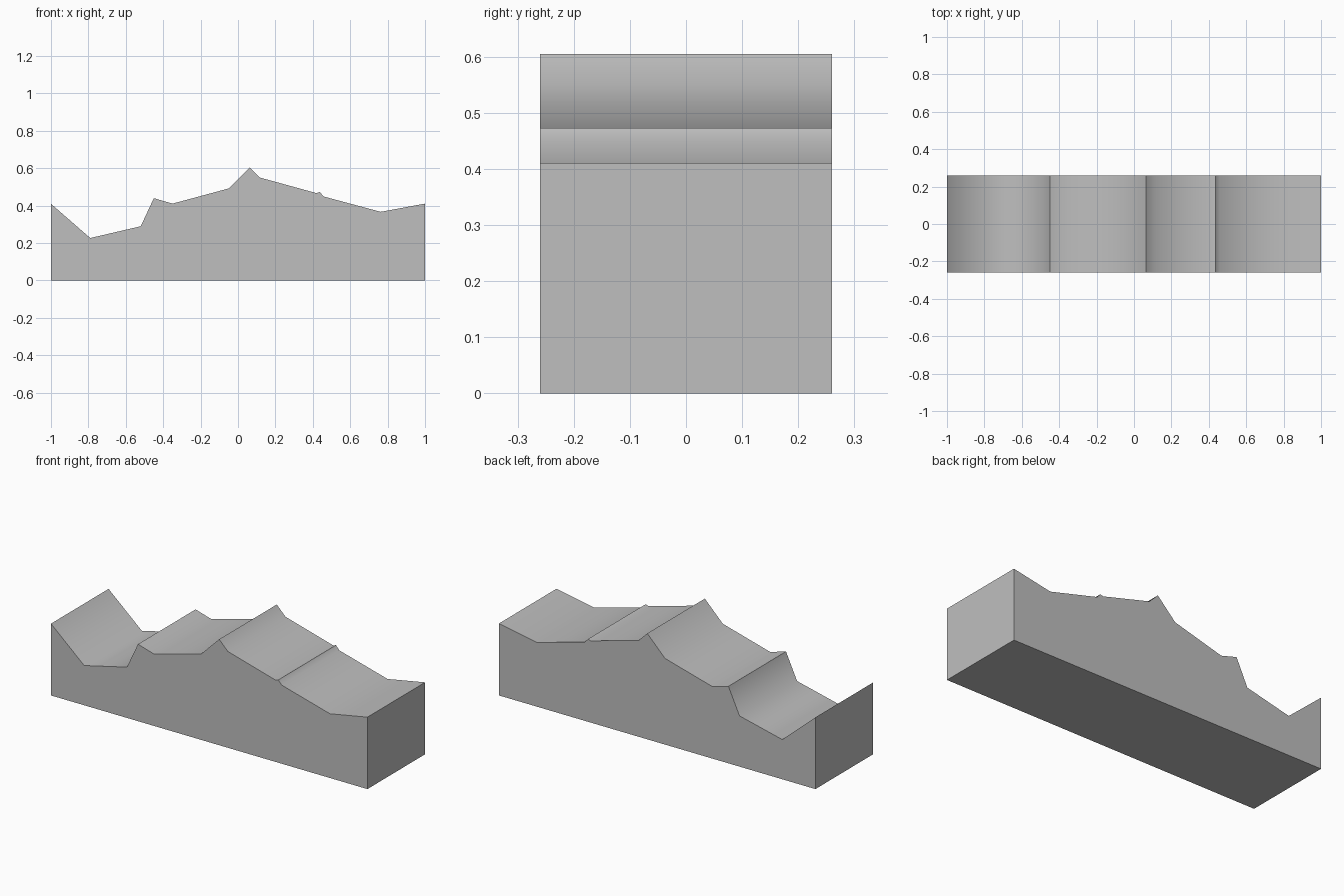
import bpy
import bmesh
import math

cube = bpy.data.objects.get("Cube")
if cube:
    bpy.data.objects.remove(cube, do_unlink=True)

HALF_DEPTH = 0.26

# Ridge line of the terrain, left to right (x, z)
RIDGE = [(-1, 0.41), (-0.79, 0.227), (-0.52, 0.29), (-0.45, 0.44),
         (-0.35, 0.411), (-0.05, 0.492), (0.063, 0.605), (0.118, 0.55),
         (0.42, 0.467), (0.437, 0.473), (0.458, 0.449), (0.763, 0.367),
         (1, 0.411)]

# Plain grey material
grey = bpy.data.materials.new("plain_grey")
grey.use_nodes = True
colour = (0.52, 0.52, 0.52, 1)
grey.diffuse_color = colour
grey.node_tree.nodes["Principled BSDF"].inputs["Base Color"].default_value = colour

# Terrain block: closed profile extruded front to back
bm = bmesh.new()
outline = [(-1, 0)] + RIDGE + [(1, 0)]
profile = bm.faces.new([bm.verts.new((x, -HALF_DEPTH, z)) for x, z in outline])
extruded = bmesh.ops.extrude_face_region(bm, geom=[profile], use_keep_orig=True)
back = [v for v in extruded["geom"] if isinstance(v, bmesh.types.BMVert)]
bmesh.ops.translate(bm, verts=back, vec=(0, 2 * HALF_DEPTH, 0))
bmesh.ops.recalc_face_normals(bm, faces=bm.faces)

mesh = bpy.data.meshes.new("terrain_block")
bm.to_mesh(mesh)
bm.free()
mesh.materials.append(grey)
block = bpy.data.objects.new("terrain_block", mesh)
bpy.context.collection.objects.link(block)

# Smooth valleys, sharp peaks and block edges
bpy.ops.object.select_all(action="DESELECT")
block.select_set(True)
bpy.context.view_layer.objects.active = block
bpy.ops.object.shade_smooth_by_angle(angle=math.radians(60))
